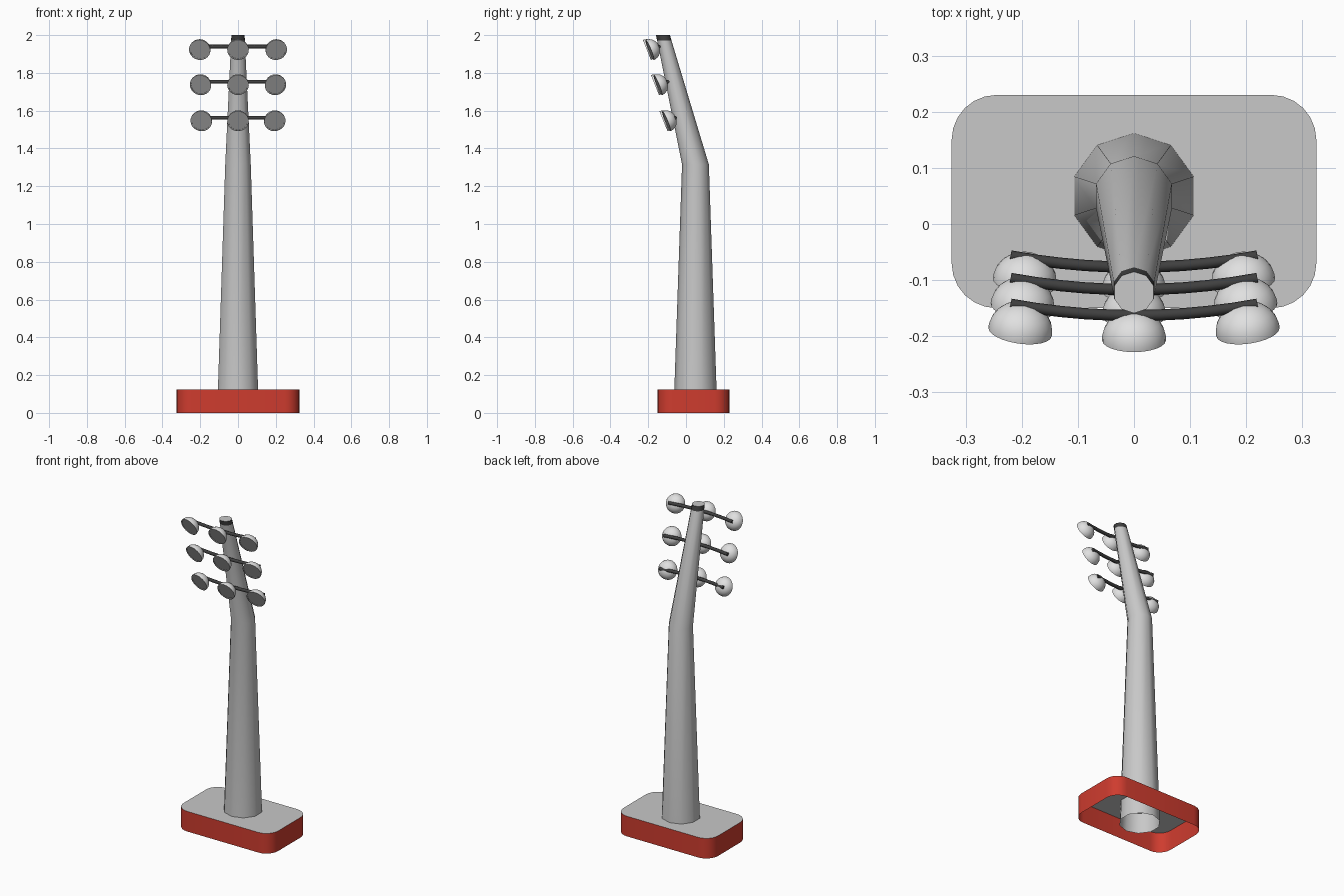
import bpy, bmesh, math
from mathutils import Matrix, Vector

if "Cube" in bpy.data.objects:
    bpy.data.objects.remove(bpy.data.objects["Cube"])


def material(name, rgb):
    m = bpy.data.materials.new(name)
    m.diffuse_color = (*rgb, 1)
    m.use_nodes = True
    m.node_tree.nodes["Principled BSDF"].inputs["Base Color"].default_value = m.diffuse_color
    return m


RED = material("red", (0.62, 0.045, 0.028))
GREY = material("pole_grey", (0.58, 0.58, 0.58))
WHITE = material("lamp_white", (0.75, 0.75, 0.75))
LENS = material("lens_grey", (0.36, 0.36, 0.36))
DARK = material("dark_grey", (0.05, 0.05, 0.05))


def loft(name, rings, mats, cap_start=False, cap_end=False, pick=None, angle=40):
    """Skin closed rings of points; pick(face) returns a material slot."""
    bm = bmesh.new()
    loops = [[bm.verts.new(p) for p in r] for r in rings]
    n = len(loops[0])
    for a, b in zip(loops, loops[1:]):
        for i in range(n):
            j = (i + 1) % n
            bm.faces.new((a[i], a[j], b[j], b[i]))
    if cap_start:
        bm.faces.new(loops[0][::-1])
    if cap_end:
        bm.faces.new(loops[-1])
    bm.normal_update()
    for f in bm.faces:
        f.material_index = pick(f) if pick else 0
    me = bpy.data.meshes.new(name)
    bm.to_mesh(me)
    bm.free()
    for m in mats:
        me.materials.append(m)
    ob = bpy.data.objects.new(name, me)
    bpy.context.collection.objects.link(ob)
    bpy.ops.object.select_all(action='DESELECT')
    ob.select_set(True)
    bpy.context.view_layer.objects.active = ob
    bpy.ops.object.shade_smooth_by_angle(angle=math.radians(angle))
    return ob


# base: rounded box, open below, red sides and grey top
def rounded_rect(hx, hy, r, cy, z, seg=6):
    pts = []
    for k, (sx, sy) in enumerate(((1, 1), (-1, 1), (-1, -1), (1, -1))):
        for i in range(seg + 1):
            a = math.pi / 2 * (k + i / seg)
            pts.append((sx * (hx - r) + r * math.cos(a),
                        cy + sy * (hy - r) + r * math.sin(a), z))
    return pts


loft("base", [rounded_rect(0.325, 0.19, 0.08, 0.04, z) for z in (0, 0.125)],
     [RED, GREY], cap_end=True, pick=lambda f: 1 if f.normal.z > 0.5 else 0)


# pole: ten-sided, tapered, bent forward, with a dark band at the tip
def pole_ring(cy, z, r):
    return [(r * math.cos(a), cy + r * math.sin(a), z)
            for a in (math.pi / 2 + i * math.tau / 10 for i in range(10))]


def pole_slot(f):
    return 1 if f.calc_center_median().z > 1.97 and f.normal.z < 0.8 else 0


loft("pole", [pole_ring(0.05, 0, 0.116), pole_ring(0.05, 1.315, 0.071),
              pole_ring(-0.115, 1.972, 0.038), pole_ring(-0.122, 2.0, 0.037)],
     [GREY, DARK], cap_end=True, pick=pole_slot)


# arm: thin bar curving back at both ends
def arm(name, yc, z):
    rings = []
    for i in range(11):
        x = -0.22 + 0.044 * i
        c = Vector((x, yc + 0.02 * (x / 0.22) ** 2, z))
        t = Vector((1, 0.04 * x / 0.22 ** 2, 0)).normalized()
        side = Vector((-t.y, t.x, 0))
        rings.append([c + 0.01 * (side * math.cos(a) + Vector((0, 0, 1)) * math.sin(a))
                      for a in (k * math.tau / 8 for k in range(8))])
    loft(name, rings, [DARK], cap_start=True, cap_end=True, angle=50)


# lamp: bowl with a flat lens facing forward and down
def lamp(name, loc, yaw):
    profile = [(0.050, 0.002), (0.050, 0.0), (0.057, 0.0)]
    profile += [(0.057 * math.cos(a), 0.004 + 0.05 * math.sin(a))
                for a in (math.radians(d) for d in (4, 20, 36, 52, 68, 82))]
    n = 24
    rings = [[(r * math.cos(k * math.tau / n), y, -r * math.sin(k * math.tau / n))
              for k in range(n)] for r, y in profile]

    def slot(f):
        if f.normal.y > -0.5:
            return 0
        return 1

    ob = loft(name, rings, [WHITE, LENS], cap_start=True, cap_end=True, pick=slot)
    ob.matrix_world = (Matrix.Translation(loc) @ Matrix.Rotation(yaw, 4, 'Z')
                       @ Matrix.Rotation(math.radians(22), 4, 'X'))


# three rows of lamps: lens y, lens z, arm y, side spacing
ROWS = {"top": (-0.207, 1.921, -0.163, 0.203),
        "middle": (-0.164, 1.735, -0.117, 0.199),
        "lower": (-0.119, 1.544, -0.077, 0.195)}
for row, (ly, lz, ay, dx) in ROWS.items():
    arm(row + "_arm", ay, lz + 0.018)
    for s, side in ((-1, "left"), (0, "centre"), (1, "right")):
        lamp(f"{row}_{side}_lamp", (s * dx, ly + 0.015 * abs(s), lz),
             s * math.radians(8))
